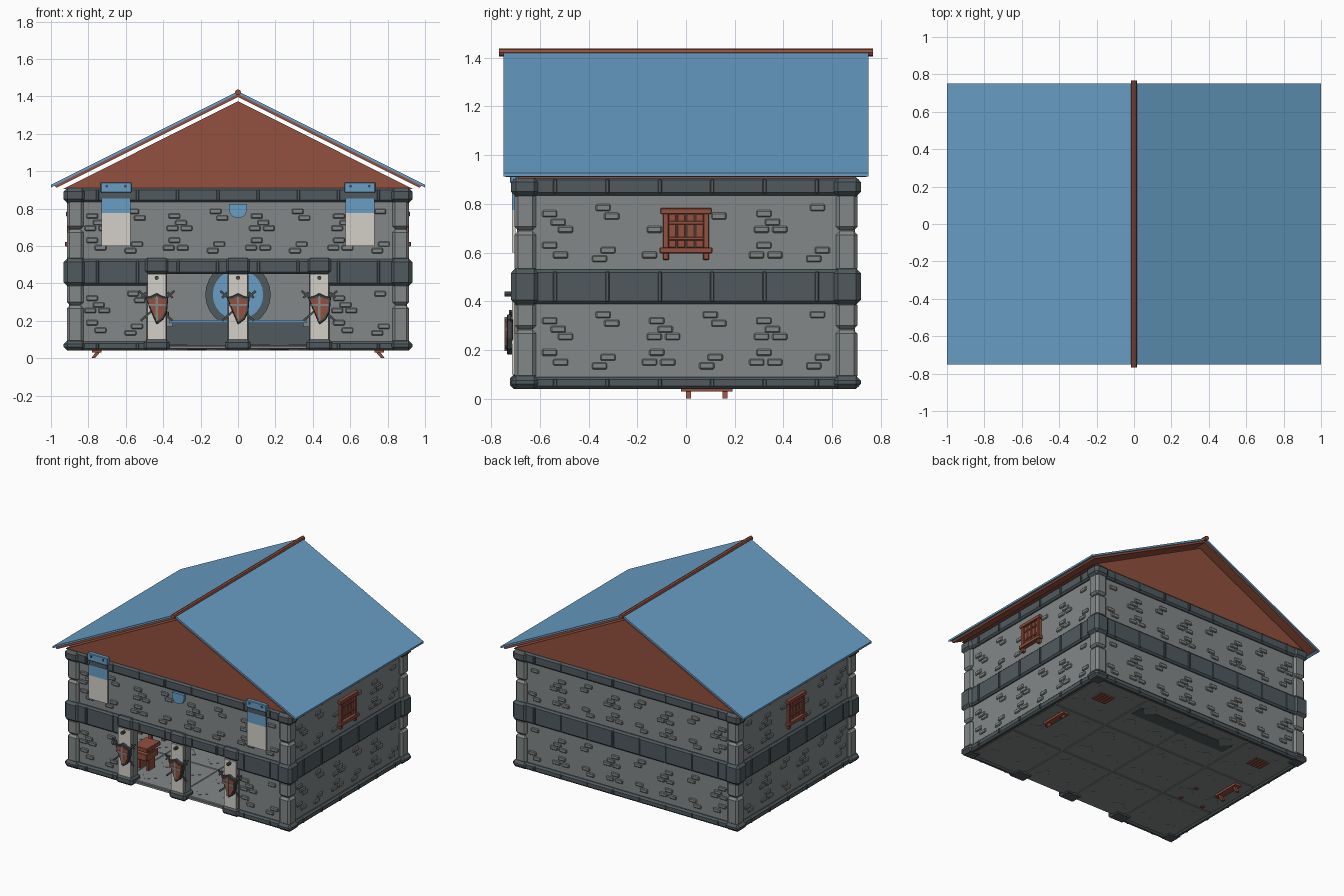
import bpy, bmesh, math
from mathutils import Vector

if "Cube" in bpy.data.objects:
    bpy.data.objects.remove(bpy.data.objects["Cube"])


def material(name, rgb):
    m = bpy.data.materials.new(name)
    lin = [(c / 255 / 12.92 if c < 10 else ((c / 255 + .055) / 1.055) ** 2.4) for c in rgb]
    m.diffuse_color = (*lin, 1)
    m.use_nodes = True
    m.node_tree.nodes["Principled BSDF"].inputs["Base Color"].default_value = m.diffuse_color
    return m


STONE = material("wall stone grey", (130, 135, 135))
DARK = material("dark trim stone", (80, 90, 94))
BLUE = material("roof blue", (104, 158, 197))
BROWN = material("red brown wood", (146, 80, 62))
WHITE = material("cloth white", (212, 208, 200))
STEEL = material("dark steel", (72, 74, 76))


def finish(name, bm, mat, bevel):
    bmesh.ops.recalc_face_normals(bm, faces=bm.faces[:])
    me = bpy.data.meshes.new(name)
    bm.to_mesh(me)
    bm.free()
    me.materials.append(mat)
    ob = bpy.data.objects.new(name, me)
    bpy.context.collection.objects.link(ob)
    if bevel:
        mod = ob.modifiers.new("chamfer", 'BEVEL')
        mod.width, mod.segments = bevel, 1
    return ob


def boxes(name, mat, spans, bevel=0):
    """Boxes given as (x0, x1, y0, y1, z0, z1), all in one object."""
    bm = bmesh.new()
    for x0, x1, y0, y1, z0, z1 in spans:
        vs = bmesh.ops.create_cube(bm, size=1)["verts"]
        for v in vs:
            v.co = Vector(((x0 + x1) / 2 + v.co.x * (x1 - x0),
                           (y0 + y1) / 2 + v.co.y * (y1 - y0),
                           (z0 + z1) / 2 + v.co.z * (z1 - z0)))
    return finish(name, bm, mat, bevel)


def prisms(name, mat, polys, y0, y1, bevel=0):
    """Outlines in the xz plane, extruded from y0 to y1."""
    bm = bmesh.new()
    for pts in polys:
        f = bm.faces.new([bm.verts.new((x, y0, z)) for x, z in pts])
        ext = bmesh.ops.extrude_face_region(bm, geom=[f])["geom"]
        for v in ext:
            if isinstance(v, bmesh.types.BMVert):
                v.co.y = y1
    return finish(name, bm, mat, bevel)


def bar(x0, z0, x1, z1, w):
    d = Vector((x1 - x0, z1 - z0)).normalized() * w / 2
    return [(x0 - d.y, z0 + d.x), (x1 - d.y, z1 + d.x), (x1 + d.y, z1 - d.x), (x0 + d.y, z0 - d.x)]


def disc(cx, cz, r, n):
    return [(cx + r * math.cos(2 * math.pi * i / n), cz + r * math.sin(2 * math.pi * i / n)) for i in range(n)]


SIDES = (-1, 1)
WX, WY = .895, .685     # outer wall planes


def onwall(face, a0, a1, d0, d1, z0, z1):
    """Box on a wall: a along it, d outward from the wall plane."""
    if face in "LR":
        s = 1 if face == "R" else -1
        return (*sorted((s * (WX + d0), s * (WX + d1))), a0, a1, z0, z1)
    s = 1 if face == "B" else -1
    return (a0, a1, *sorted((s * (WY + d0), s * (WY + d1))), z0, z1)


# walls, with the open porch at the lower front
boxes("walls", STONE, [
    (-WX, -WX + .04, -WY, WY, .05, .91), (WX - .04, WX, -WY, WY, .05, .91),
    (-WX, WX, WY - .04, WY, .05, .91), (-WX, WX, -WY, -WY + .04, .5, .91),
    (-WX, -.41, -WY, -WY + .04, .05, .5), (.41, WX, -WY, -WY + .04, .05, .5)])
boxes("upper_floor", DARK, [(-.88, .88, -.66, .66, .47, .51)])

# scattered raised bricks
CELL = [(-.12, .32), (-.085, .285), (-.13, .255), (-.055, .255), (.1, .345), (.135, .31),
        (-.12, .19), (-.15, .15), (-.075, .15), (.085, .135), (.12, .17)]
bricks = []
for face in "LRFB":
    for c in ((-.44, 0, .44) if face in "LR" else (-.66, -.22, .22, .66)):
        for a, z in CELL:
            for z in (z, z + .44):
                a2 = c + a
                if abs(a2) > (.57 if face in "LR" else .79):
                    continue
                if face in "LR" and z > .5 and abs(a2) < .13:
                    continue
                if face == "F" and z < .5 and abs(a2) < .52:
                    continue
                bricks.append(onwall(face, a2 - .031, a2 + .031, -.01, .009, z - .014, z + .014))
boxes("wall_bricks", STONE, bricks, .005)

# dark horizontal bands, with narrow joints
bands, joints = [], []
for face in "LRFB":
    h = .66 if face in "LR" else .87
    n = 3 if face in "LR" else 4
    for z0, z1 in ((.04, .09), (.39, .53), (.835, .91)):
        runs = [(-h, h)]
        if face == "F" and z0 < .5:
            runs = [(-h, -.41), (.41, h)]
        for a0, a1 in runs:
            bands.append(onwall(face, a0, a1, -.02, .02, z0, z1))
        for i in range(-n, n):
            a = (i + .5) * .215
            if not (face == "F" and z0 < .5 and abs(a) < .45):
                joints.append(onwall(face, a - .008, a + .008, 0, .026, z0 + .008, z1 - .008))
bands.append((-.45, .45, -.705, -.66, .45, .53))
joints += [(a - .008, a + .008, -.711, -.69, .455, .522) for a in (-.32, -.11, .11, .32)]
boxes("stone_bands", DARK, bands, .012)
boxes("band_joints", DARK, joints, .003)

# corner posts and their thicker collars
posts, collars = [], []
for sx in SIDES:
    for sy in SIDES:
        xs, ys = sorted((sx * .825, sx * .915)), sorted((sy * .615, sy * .704))
        for z0, z1 in ((.08, .282), (.286, .4), (.52, .688), (.692, .85)):
            posts.append((*xs, *ys, z0, z1))
        xs, ys = sorted((sx * .815, sx * .932)), sorted((sy * .605, sy * .718))
        collars += [(*xs, *ys, z0, z1) for z0, z1 in ((.04, .095), (.385, .535), (.83, .91))]
boxes("corner_posts", STONE, posts, .015)
boxes("corner_collars", DARK, collars, .02)

# tiled floor, seen from the porch and from below
boxes("floor_slab", STONE, [(-.88, .88, -.68, .67, .052, .066)])
tiles = []
for i in range(4):
    for j in range(3):
        x, y = -.66 + .44 * i, -.45 + .45 * j
        tiles.append((x - .212, x + .212, y - .217, y + .217, .047, .07))
boxes("floor_tiles", STONE, tiles, .004)
bm = bmesh.new()
for i in range(8):
    for j in range(6):
        for z in (.0455, .0715):
            x, y, r = -.77 + .22 * i, -.56 + .225 * j, .06
            bm.faces.new([bm.verts.new(p) for p in ((x - r, y, z), (x, y - r, z), (x + r, y, z), (x, y + r, z))])
diamonds = finish("floor_diamonds", bm, STONE, 0)
diamonds.modifiers.new("thickness", 'SOLIDIFY').thickness = .003

# furniture parts that come through the floor
boxes("floor_grates", BROWN, [(s * .68 - .055 + d, s * .68 - .04 + d, .44, .54, .04, .08)
                              for s in SIDES for d in (0, .025, .05, .075, .1)])
boxes("dais", DARK, [(-.4, .4, .45, .55, .043, .17)])
boxes("stool_legs", BROWN, [(x - .012, x + .012, y - .012, y + .012, .04, .2)
                            for x in (-.58, -.77) for y in (-.2, -.04)])
boxes("bench_rails", BROWN, [(s * .755 - .025, s * .755 + .025, -.02, .19, .03, .045) for s in SIDES])
for i, y in enumerate((.01, .16)):
    prisms("bench_feet_%d" % (i + 1), BROWN,
           [[(s * .73, .04), (s * .755, .04), (s * .785, 0), (s * .765, 0)] for s in SIDES], y - .01, y + .01)

# things inside the porch room
boxes("table_top", BLUE, [(-.37, .37, .43, .57, .187, .205)])
boxes("table_body", DARK, [(-.35, .35, .45, .55, .16, .187)])
prisms("emblem_ring", DARK, [disc(0, .34, .175, 24)], .62, .645)
prisms("emblem_disc", BLUE, [disc(0, .34, .135, 24)], .612, .62)
boxes("weapon_bench", BROWN, [(-.49, -.37, -.54, -.38, .22, .25), (-.48, -.38, -.53, -.39, .15, .2),
                              (-.475, -.455, -.5, -.42, .06, .22), (-.405, -.385, -.5, -.42, .06, .22)], .004)

# three front pillars, each with a banner, shield and crossed swords
SHIELD = [(-.062, .325), (-.03, .332), (0, .348), (.03, .332), (.062, .325), (.056, .25), (.036, .208), (0, .18)]
for i, cx in enumerate((-.435, 0, .435)):
    tag = "_%d" % (i + 1)
    boxes("pillar" + tag, STONE, [(cx - .055, cx + .055, -.705, -.62, .08, .46)], .012)
    boxes("pillar_base" + tag, DARK, [(cx - .068, cx + .068, -.722, -.61, .04, .1),
                                      (cx - .065, cx + .065, -.716, -.62, .45, .535)], .015)
    boxes("pillar_banner" + tag, WHITE, [(cx - .05, cx + .05, -.715, -.704, .1, .45)])
    prisms("banner_stud" + tag, STEEL, [disc(cx, .43, .011, 8)], -.745, -.712)
    swords = []
    for s in SIDES:
        swords.append(bar(cx - s * .085, .2, cx + s * .095, .36, .012))
        swords.append(bar(cx + s * .058, .352, cx + s * .085, .322, .012))
    for s, blades in zip((0, 1), (swords[:2], swords[2:])):
        prisms("sword%s_%d" % (tag, s + 1), STEEL, blades, -.726 + s * .005, -.718 + s * .005)
    prisms("shield_rim" + tag, STEEL, [[(cx + x, z) for x, z in SHIELD]], -.736, -.71, .004)
    prisms("shield_face" + tag, BROWN, [[(cx + x * .8, .265 + (z - .265) * .8) for x, z in SHIELD]], -.741, -.73)
    prisms("shield_cross" + tag, STONE, [bar(cx, .195, cx, .335, .012)], -.745, -.735)
    prisms("shield_crossbar" + tag, STONE, [bar(cx - .048, .285, cx + .048, .285, .012)], -.744, -.735)

# upper hanging banners and the small blue crest
for s, tag in ((-1, "_left"), (1, "_right")):
    cx = s * .652
    boxes("banner_clip" + tag, BLUE, [(cx - .083, cx + .083, -.722, -.69, .885, .94)], .004)
    prisms("clip_studs" + tag, STEEL, [disc(cx + d, .92, .008, 8) for d in (-.05, .05)], -.726, -.72)
    boxes("banner_blue" + tag, BLUE, [(cx - .078, cx + .078, -.715, -.7, .775, .853)])
    boxes("banner_white" + tag, WHITE, [(cx - .078, cx + .078, -.715, -.7, .6, .775)])
    boxes("banner_loop" + tag, DARK, [(cx - .075, cx + .075, -.713, -.69, .853, .885)])
crest = [(.048 * math.cos(a), .795 + .046 * math.sin(a)) for a in [math.pi + i * math.pi / 10 for i in range(11)]]
prisms("blue_crest", BLUE, [[(-.048, .825)] + crest + [(.048, .825)]], -.705, -.68)

# shuttered windows on both sides
for face, tag in (("L", "_left"), ("R", "_right")):
    boxes("window_panel" + tag, BROWN, [onwall(face, a, a + .033, -.01, .008, .62, .76)
                                        for a in (-.073, -.036, .002, .039)], .003)
    boxes("window_frame" + tag, BROWN, [
        onwall(face, -.105, .105, -.01, .025, .758, .783), onwall(face, -.108, .108, -.01, .03, .597, .622),
        onwall(face, -.095, -.07, -.01, .02, .57, .775), onwall(face, .07, .095, -.01, .02, .57, .775),
        onwall(face, -.08, .08, -.01, .014, .715, .73), onwall(face, -.08, .08, -.01, .014, .65, .665)], .003)

# gable block under the roof, with a narrow air gap above it
prisms("gables", BROWN, [[(-.935, .905), (.935, .905), (0, 1.374)]], -.69, .69)

# roof slopes, boards beneath them, ridge beam
for s, tag in ((-1, "_left"), (1, "_right")):
    prisms("roof" + tag, BLUE, [[(0, 1.427), (s, .927), (s, .913), (0, 1.412)]], -.75, .75)
    prisms("roof_boards" + tag, BROWN, [[(0, 1.412), (s * .98, .922), (s * .97, .911), (0, 1.397)]], -.742, .742)
prisms("ridge_beam", BROWN, [disc(0, 1.422, .016, 8)], -.767, .767)
